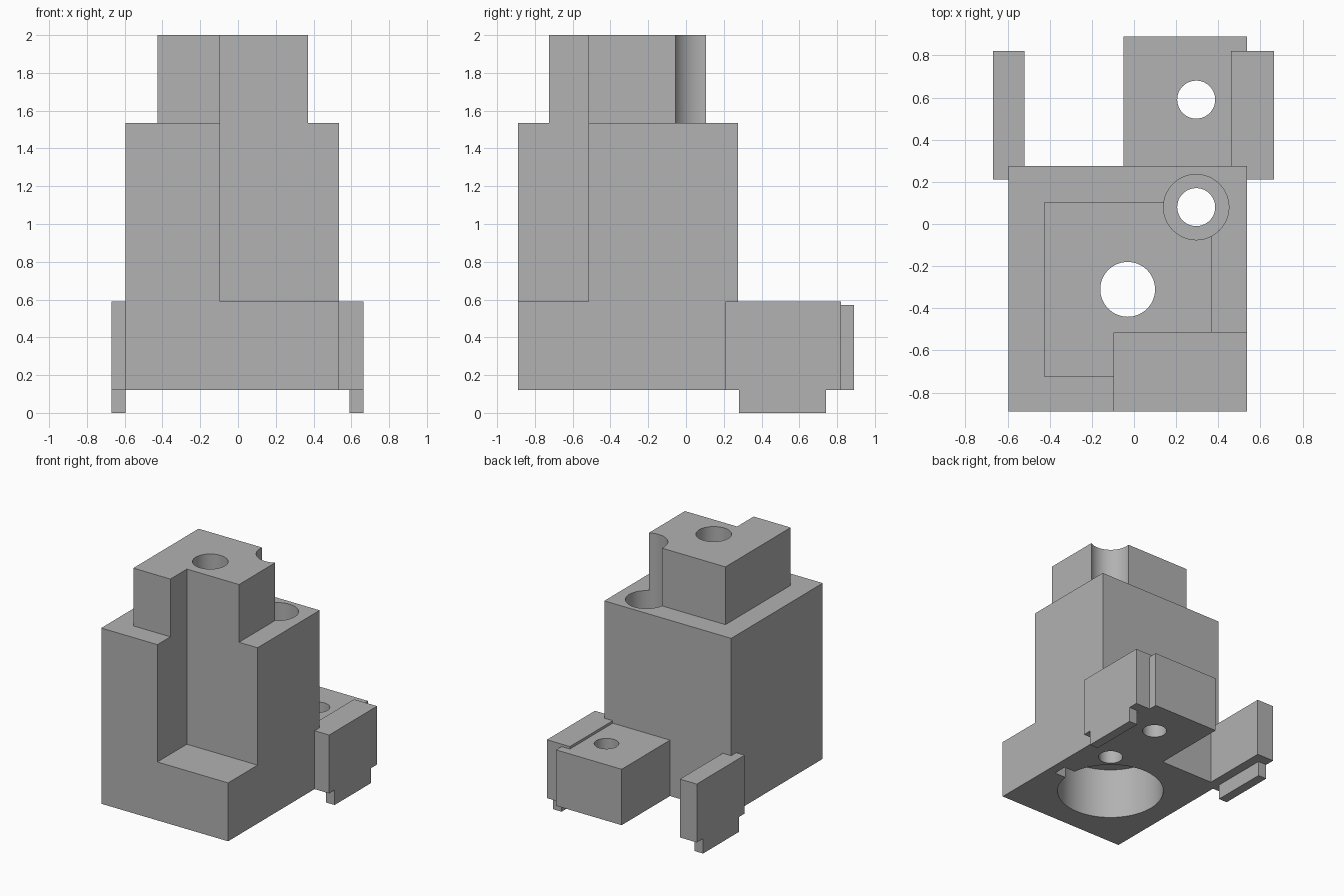
import bpy
import bmesh
from mathutils import Matrix, Vector

default = bpy.data.objects.get("Cube")
if default:
    bpy.data.objects.remove(default, do_unlink=True)

grey = bpy.data.materials.new("plain grey")
grey.use_nodes = True
COLOR = (0.445, 0.445, 0.445, 1)
grey.diffuse_color = COLOR
grey.node_tree.nodes["Principled BSDF"].inputs["Base Color"].default_value = COLOR


def add_object(name, bm):
    mesh = bpy.data.meshes.new(name)
    bm.to_mesh(mesh)
    bm.free()
    mesh.materials.append(grey)
    obj = bpy.data.objects.new(name, mesh)
    bpy.context.collection.objects.link(obj)
    return obj


def box(name, x, y, z):
    """Box from (min, max) ranges."""
    low, high = (Vector(c) for c in zip(x, y, z))
    bm = bmesh.new()
    matrix = Matrix.Translation((low + high) / 2) @ Matrix.Diagonal((*(high - low), 1))
    bmesh.ops.create_cube(bm, size=1, matrix=matrix)
    return add_object(name, bm)


def cylinder(name, center, radius, z):
    """Upright cylinder over a height range."""
    bm = bmesh.new()
    matrix = Matrix.Translation((*center, sum(z) / 2))
    bmesh.ops.create_cone(bm, cap_ends=True, segments=64, radius1=radius,
                          radius2=radius, depth=z[1] - z[0], matrix=matrix)
    return add_object(name, bm)


def combine(target, tool, operation):
    """Apply a boolean and remove the tool."""
    tool.hide_render = True
    mod = target.modifiers.new(operation, "BOOLEAN")
    mod.object, mod.operation, mod.solver = tool, operation, "EXACT"
    bpy.context.view_layer.objects.active = target
    bpy.ops.object.modifier_apply(modifier=mod.name)
    bpy.data.objects.remove(tool, do_unlink=True)


BASE, SHELF, SHOULDER, TOP = 0.12, 0.59, 1.535, 2.0
BORE = (-0.03, -0.31)
BOLT = (0.295, 0.08)
REAR_BOLT = (0.295, 0.59)

# Tall body with the narrower upper block and the rear mounting block
body = box("body", (-0.595, 0.535), (-0.89, 0.275), (BASE, SHOULDER))
additions = [
    box("upper_block", (-0.425, 0.37), (-0.725, 0.105), (1.4, TOP)),
    box("rear_block", (-0.05, 0.535), (0.2, 0.89), (BASE, 0.57)),
    box("left_clip", (0.46, 0.665), (0.21, 0.82), (BASE, SHELF)),
    box("left_foot", (0.59, 0.665), (0.28, 0.74), (0, 0.2)),
    box("right_clip", (-0.67, -0.52), (0.21, 0.82), (BASE, SHELF)),
    box("right_foot", (-0.67, -0.595), (0.28, 0.74), (0, 0.2)),
]
for part in additions:
    combine(body, part, "UNION")

# Front corner recess, bolt holes, centre hole and the wide bore underneath
cutters = [
    box("corner_recess", (-0.095, 1), (-1.2, -0.515), (SHELF, 2.2)),
    cylinder("counterbore", BOLT, 0.155, (SHELF, 2.2)),
    cylinder("bolt_hole", BOLT, 0.09, (-0.1, 2.2)),
    cylinder("rear_bolt_hole", REAR_BOLT, 0.09, (-0.1, 1)),
    cylinder("centre_hole", BORE, 0.13, (-0.1, 2.2)),
    cylinder("wide_bore", BORE, 0.395, (-0.1, 0.53)),
    box("bore_keyway", (0.2, 0.46), (-0.37, -0.26), (-0.1, 0.53)),
]
for cutter in cutters:
    combine(body, cutter, "DIFFERENCE")

# Smooth hole walls with crisp edges
bpy.ops.object.select_all(action="DESELECT")
body.select_set(True)
bpy.context.view_layer.objects.active = body
bpy.ops.object.shade_smooth_by_angle(angle=0.5)
